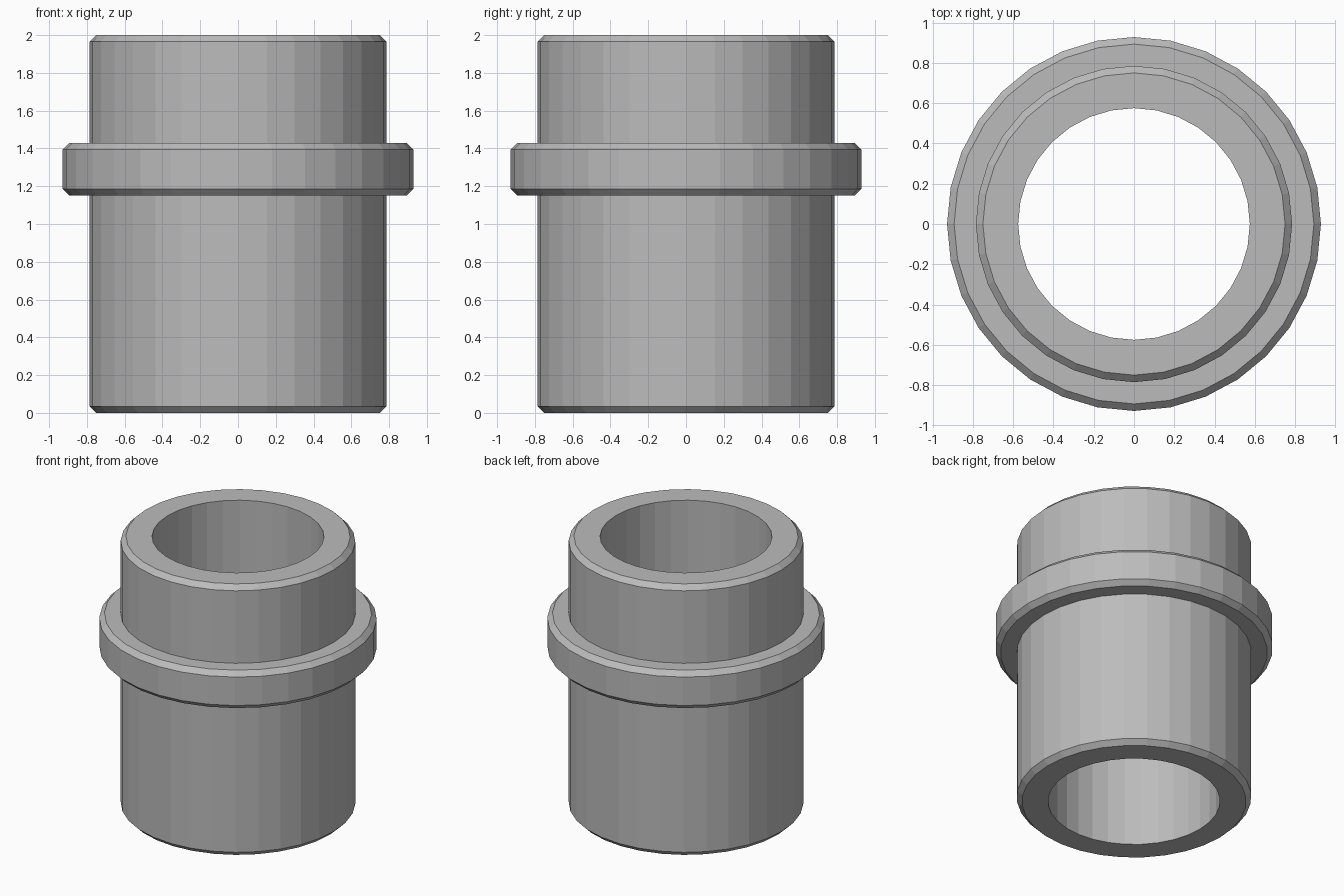
import bpy
import bmesh
from math import cos, sin, tau

cube = bpy.data.objects.get("Cube")
if cube:
    bpy.data.objects.remove(cube, do_unlink=True)

SIDES = 32

grey = bpy.data.materials.new("plain grey")
grey.use_nodes = True
COLOR = (0.5, 0.5, 0.5, 1)
grey.diffuse_color = COLOR
grey.node_tree.nodes["Principled BSDF"].inputs["Base Color"].default_value = COLOR


def lathe(name, profile):
    """Spin a closed (radius, height) profile around z into a flat-faced ring."""
    bm = bmesh.new()
    rings = [[bm.verts.new((r * cos(tau * i / SIDES), r * sin(tau * i / SIDES), z))
              for i in range(SIDES)] for r, z in profile]
    for a, b in zip(rings, rings[1:] + rings[:1]):
        for i in range(SIDES):
            j = (i + 1) % SIDES
            bm.faces.new((a[i], a[j], b[j], b[i]))
    bmesh.ops.recalc_face_normals(bm, faces=bm.faces)
    mesh = bpy.data.meshes.new(name)
    bm.to_mesh(mesh)
    bm.free()
    mesh.materials.append(grey)
    obj = bpy.data.objects.new(name, mesh)
    bpy.context.collection.objects.link(obj)
    return obj


# Hollow sleeve with chamfered ends and a chamfered collar
BORE, TUBE, COLLAR, CHAMFER = 0.575, 0.785, 0.928, 0.035
LOW, HIGH, TOP = 1.15, 1.43, 2.0

lathe("flanged_bushing", [
    (BORE, 0), (TUBE - CHAMFER, 0), (TUBE, CHAMFER),
    (TUBE, LOW), (COLLAR - CHAMFER, LOW), (COLLAR, LOW + CHAMFER),
    (COLLAR, HIGH - CHAMFER), (COLLAR - CHAMFER, HIGH), (TUBE, HIGH),
    (TUBE, TOP - CHAMFER), (TUBE - CHAMFER, TOP), (BORE, TOP),
])
